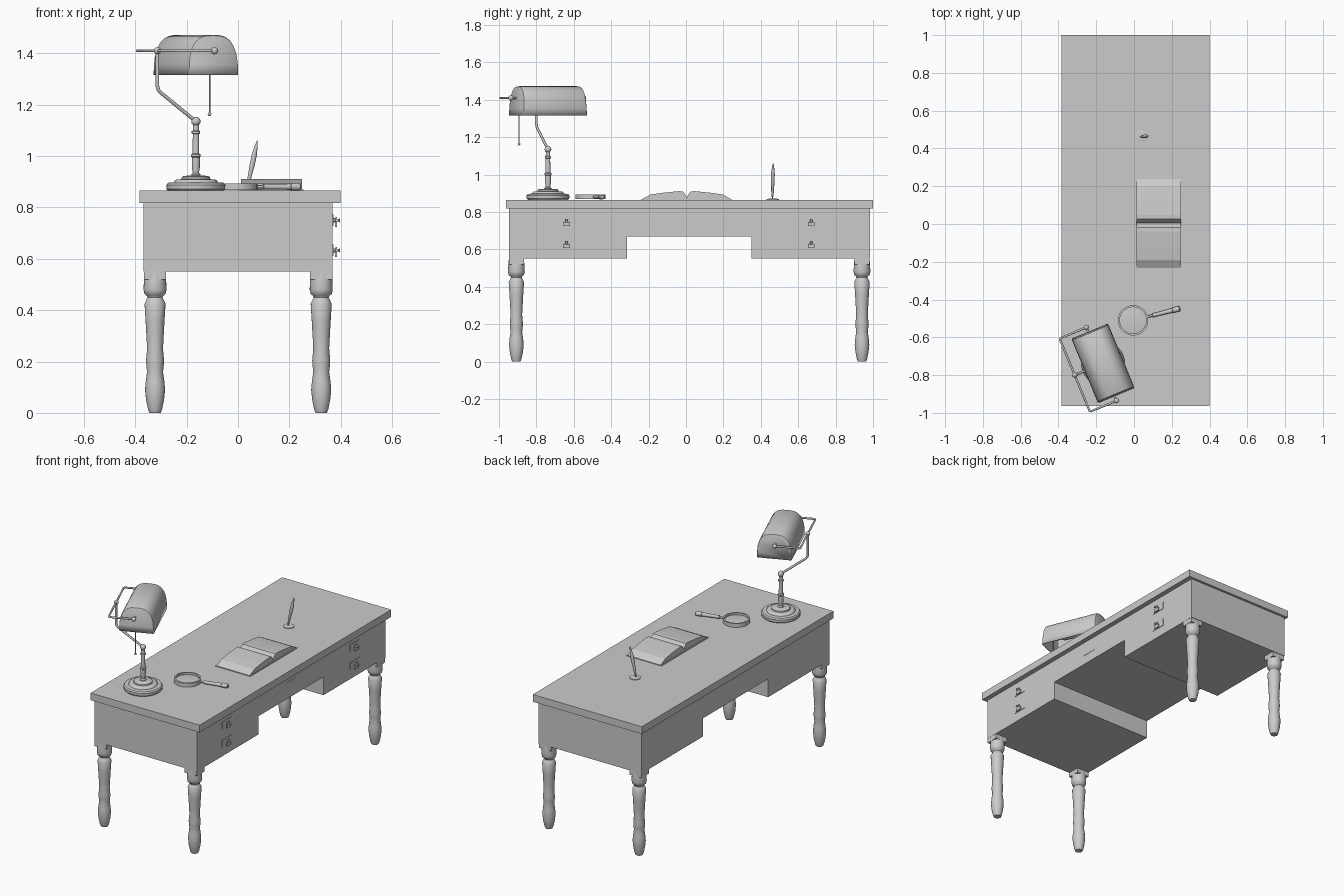
import bpy, bmesh, math
from mathutils import Vector, Matrix

if "Cube" in bpy.data.objects:
    bpy.data.objects.remove(bpy.data.objects["Cube"])


def finish(name, bm, angle=None, matrix=None):
    bmesh.ops.recalc_face_normals(bm, faces=bm.faces)
    mesh = bpy.data.meshes.new(name)
    bm.to_mesh(mesh)
    bm.free()
    ob = bpy.data.objects.new(name, mesh)
    bpy.context.collection.objects.link(ob)
    if matrix:
        ob.matrix_world = matrix
    if angle:
        bpy.ops.object.select_all(action='DESELECT')
        bpy.context.view_layer.objects.active = ob
        ob.select_set(True)
        bpy.ops.object.shade_smooth_by_angle(angle=math.radians(angle))
    return ob


def box(name, x, y, z):
    bm = bmesh.new()
    size = Matrix.Diagonal((x[1] - x[0], y[1] - y[0], z[1] - z[0], 1))
    mid = Matrix.Translation((sum(x) / 2, sum(y) / 2, sum(z) / 2))
    bmesh.ops.create_cube(bm, size=1, matrix=mid @ size)
    return finish(name, bm)


def prism(name, pts, x0, x1):
    """Extrude a (y, z) outline along x."""
    bm = bmesh.new()
    face = bm.faces.new([bm.verts.new((x0, y, z)) for y, z in pts])
    ext = bmesh.ops.extrude_face_region(bm, geom=[face])
    verts = [v for v in ext['geom'] if isinstance(v, bmesh.types.BMVert)]
    bmesh.ops.translate(bm, verts=verts, vec=(x1 - x0, 0, 0))
    return finish(name, bm)


def lathe(name, profile, matrix, sides=24, angle=40):
    """Turn a (radius, height) profile round z."""
    bm = bmesh.new()
    rings = [[bm.verts.new((r * math.cos(2 * math.pi * i / sides),
                            r * math.sin(2 * math.pi * i / sides), z))
              for i in range(sides)] for r, z in profile]
    for a, b in zip(rings, rings[1:]):
        for i in range(sides):
            j = (i + 1) % sides
            bm.faces.new((a[i], a[j], b[j], b[i]))
    bm.faces.new(rings[0])
    bm.faces.new(rings[-1])
    return finish(name, bm, angle, matrix)


def ball(name, p, r):
    bm = bmesh.new()
    bmesh.ops.create_uvsphere(bm, u_segments=16, v_segments=10, radius=r)
    return finish(name, bm, 60, Matrix.Translation(p))


def tube(name, pts, r):
    cu = bpy.data.curves.new(name, 'CURVE')
    cu.dimensions = '3D'
    cu.bevel_depth = r
    cu.bevel_resolution = 3
    cu.use_fill_caps = True
    sp = cu.splines.new('POLY')
    sp.points.add(len(pts) - 1)
    for p, co in zip(sp.points, pts):
        p.co = (*co, 1)
    ob = bpy.data.objects.new(name, cu)
    bpy.context.collection.objects.link(ob)
    return ob


def aim(start, end):
    start, end = Vector(start), Vector(end)
    return Matrix.Translation(start) @ (end - start).to_track_quat('Z', 'Y').to_matrix().to_4x4()


# Desk top and body with knee hole
TOP = 0.865
box("desk_top", (-0.383, 0.399), (-0.963, 1.0), (0.818, TOP))
prism("desk_body", [(-0.947, 0.55), (-0.316, 0.55), (-0.316, 0.668), (0.35, 0.668),
                    (0.35, 0.55), (0.984, 0.55), (0.984, 0.82), (-0.947, 0.82)], -0.368, 0.368)

# Turned legs with square tops
LEG = [(0.022, 0), (0.027, 0.012), (0.035, 0.05), (0.039, 0.09), (0.036, 0.125), (0.031, 0.16),
       (0.034, 0.185), (0.035, 0.205), (0.031, 0.25), (0.033, 0.29), (0.037, 0.36), (0.041, 0.425),
       (0.036, 0.435), (0.029, 0.45), (0.033, 0.457), (0.041, 0.463), (0.045, 0.48), (0.043, 0.52), (0.04, 0.55)]
for x in (-0.323, 0.324):
    for y in (-0.907, 0.941):
        lathe("leg", LEG, Matrix.Translation((x, y, 0)))
        box("leg_block", (x - 0.043, x + 0.043), (y - 0.04, y + 0.04), (0.52, 0.555))

# Drawer plates and drop pulls
for y in (-0.639, 0.669):
    for z in (0.75, 0.633):
        box("drawer_plate", (0.36, 0.371), (y - 0.048, y + 0.048), (z - 0.023, z + 0.023))
        lathe("pull_stem", [(0.008, 0), (0.008, 0.01), (0.005, 0.012), (0.005, 0.024), (0.008, 0.026), (0.006, 0.03)],
              aim((0.368, y, z), (0.5, y, z)), 12)
        box("drop_pull", (0.378, 0.386), (y - 0.018, y + 0.018), (z - 0.026, z - 0.004))
        box("pull_hanger", (0.379, 0.385), (y - 0.007, y + 0.007), (z - 0.01, z + 0.012))
box("centre_plate", (0.36, 0.37), (-0.035, 0.066), (0.727, 0.774))

# Open book
prism("open_book", [(-0.235, TOP), (-0.232, 0.87), (-0.19, 0.893), (-0.12, 0.903), (-0.04, 0.911),
                    (-0.018, 0.91), (-0.005, 0.895), (0.004, 0.878), (0.013, 0.895), (0.026, 0.91),
                    (0.048, 0.911), (0.128, 0.903), (0.198, 0.893), (0.238, 0.87), (0.241, TOP)], 0.012, 0.25)
box("book_cover", (0.006, 0.255), (-0.238, 0.243), (TOP, 0.869))

# Magnifying glass
C = Vector((-0.005, -0.51, 0.868))
bm = bmesh.new()
N = 40
rings = [[bm.verts.new((r * math.cos(2 * math.pi * i / N), r * math.sin(2 * math.pi * i / N), z))
          for i in range(N)] for r, z in ((0.07, 0), (0.08, 0), (0.08, 0.025), (0.07, 0.025))]
for k in range(4):
    a, b = rings[k], rings[(k + 1) % 4]
    for i in range(N):
        bm.faces.new((a[i], a[(i + 1) % N], b[(i + 1) % N], b[i]))
finish("magnifier_ring", bm, 40, Matrix.Translation(C))
lathe("magnifier_lens", [(0.071, 0.008), (0.071, 0.012), (0.045, 0.015), (0.01, 0.016)], Matrix.Translation(C), N)
mid = C + Vector((0, 0, 0.0125))
lathe("magnifier_handle", [(0.006, 0.078), (0.006, 0.105), (0.011, 0.107), (0.01, 0.13), (0.012, 0.215),
                           (0.014, 0.217), (0.014, 0.252), (0.009, 0.257)],
      aim(mid, mid + Vector((0.25, 0.063, 0))), 16)

# Standing pen on its thin disc
lathe("pen_base", [(0.033, 0), (0.033, 0.004), (0.02, 0.006)], Matrix.Translation((0.04, 0.464, TOP)), 24)
lathe("pen", [(0.001, 0), (0.005, 0.02), (0.007, 0.04), (0.008, 0.07), (0.01, 0.1), (0.01, 0.14),
              (0.006, 0.175), (0.001, 0.2)], aim((0.034, 0.462, 0.867), (0.076, 0.466, 1.063)), 12)

# Lamp base and stem
LAMP = Matrix.Translation((-0.164, -0.738, 0)) @ Matrix.Rotation(math.radians(22.5), 4, 'Z')
P = lambda x, y, z: LAMP @ Vector((x, y, z))
lathe("lamp_base", [(0.108, TOP), (0.114, 0.871), (0.115, 0.888), (0.109, 0.896), (0.085, 0.898), (0.083, 0.904),
                    (0.075, 0.909), (0.056, 0.91), (0.055, 0.918), (0.048, 0.923), (0.02, 0.924)], LAMP, 40)
lathe("lamp_stem", [(0.019, 0.92), (0.019, 0.928), (0.012, 0.934), (0.016, 0.96), (0.016, 0.995), (0.019, 0.998),
                    (0.019, 1.006), (0.013, 1.01), (0.012, 1.085), (0.017, 1.088), (0.017, 1.096),
                    (0.012, 1.1), (0.011, 1.13)], LAMP, 20)
ball("stem_joint", P(0, 0, 1.135), 0.018)

# Lamp arm and yoke
tube("lamp_arm", [P(0, 0, 1.135), P(-0.148, 0, 1.247), P(-0.158, 0, 1.258), P(-0.162, 0, 1.272),
                  P(-0.162, 0, 1.41)], 0.007)
ball("yoke_joint", P(-0.162, 0, 1.41), 0.014)
tube("yoke", [P(-0.009, 0.18, 1.41), P(-0.009, 0.21, 1.41)], 0.006)
tube("yoke_pin", [P(-0.009, -0.18, 1.41), P(-0.009, -0.21, 1.41)], 0.006)
tube("yoke_frame", [P(-0.009, 0.21, 1.41), P(-0.155, 0.21, 1.41), P(-0.162, 0.203, 1.41),
                    P(-0.162, -0.203, 1.41), P(-0.155, -0.21, 1.41), P(-0.009, -0.21, 1.41)], 0.006)
for s in (-1, 1):
    ball("yoke_knob", P(-0.009, s * 0.21, 1.41), 0.014)

# Arched shade, open below
bm = bmesh.new()
M = 20
rows = []
for y, s in ((-0.185, 0.94), (-0.182, 0.98), (-0.175, 1), (0.175, 1), (0.182, 0.98), (0.185, 0.94)):
    row = []
    for i in range(M + 1):
        a = math.pi * i / M
        c, h = math.cos(a), max(math.sin(a), 0) ** 0.7
        row.append(bm.verts.new((math.copysign(abs(c) ** 0.7, c) * 0.105 * s,
                                 y * (1 - 0.04 * h), 1.315 + 0.157 * s * h)))
    rows.append(row)
for a, b in zip(rows, rows[1:]):
    for i in range(M):
        bm.faces.new((a[i], a[i + 1], b[i + 1], b[i]))
bm.faces.new(rows[0])
bm.faces.new(rows[-1])
shade = finish("lamp_shade", bm, 35, LAMP)
# normals of the open shell must face outward before thickening
if max(shade.data.polygons, key=lambda p: p.center.z).normal.z < 0:
    shade.data.flip_normals()
sol = shade.modifiers.new("thickness", 'SOLIDIFY')
sol.thickness = 0.005

# Bulb and pull cord
lathe("bulb", [(0.012, 0), (0.014, 0.07), (0.024, 0.09), (0.026, 0.22), (0.018, 0.25), (0.004, 0.258)],
      aim(P(-0.009, -0.18, 1.4), P(-0.009, 0.18, 1.4)), 20)
tube("pull_cord", [P(-0.01, -0.163, 1.4), P(-0.01, -0.163, 1.165)], 0.003)
ball("cord_bead", P(-0.01, -0.163, 1.163), 0.007)
